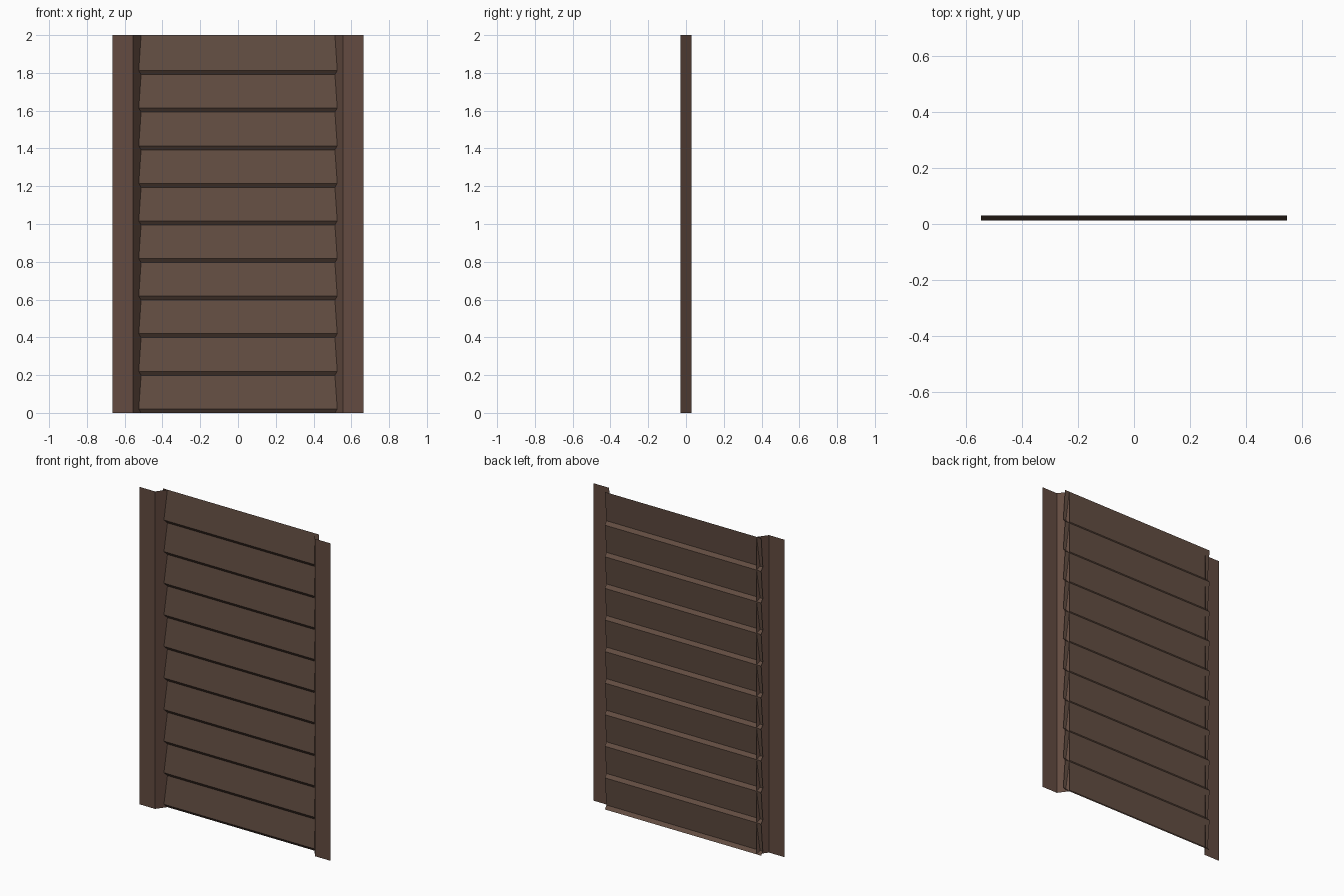
import bpy

cube = bpy.data.objects.get("Cube")
if cube:
    bpy.data.objects.remove(cube, do_unlink=True)

HEIGHT = 2.0
FRONT, BACK = -0.03, 0.03


def material(name, colour):
    mat = bpy.data.materials.new(name)
    mat.use_nodes = True
    mat.diffuse_color = colour
    mat.node_tree.nodes["Principled BSDF"].inputs["Base Color"].default_value = colour
    return mat


def sheet(name, start, end, mat):
    """Sheet stretched between two matching polylines."""
    n = len(start)
    faces = [(i, i + 1, n + i + 1, n + i) for i in range(n - 1)]
    mesh = bpy.data.meshes.new(name)
    mesh.from_pydata(start + end, [], faces)
    mesh.materials.append(mat)
    obj = bpy.data.objects.new(name, mesh)
    bpy.context.collection.objects.link(obj)
    return obj


brown = material("dark brown", (0.125, 0.07, 0.052, 1))
slat_brown = material("slat brown", (0.125, 0.076, 0.055, 1))

# Folded side frames: flat front flange and a slanted return wall
for side, label in ((1, "left"), (-1, "right")):
    profile = [(0.665, FRONT), (0.557, FRONT), (0.513, BACK)]
    if side > 0:
        profile.reverse()
    low = [(side * x, y, 0) for x, y in profile]
    high = [(x, y, HEIGHT) for x, y, z in low]
    sheet(label + "_frame", low, high, brown)

# Louvre slats: each has a sloped lower lip and a tilted face,
# with ends passing through the return walls
COUNT, PITCH, LIP, HALF, NOSE = 10, 0.199, 0.021, 0.545, 0.013
for i in range(COUNT):
    z = i * PITCH
    top = HEIGHT if i == COUNT - 1 else z + PITCH
    section = [(BACK, z), (NOSE, z + LIP), (BACK, top)]
    sheet("slat_%d" % (i + 1),
          [(HALF, y, h) for y, h in section],
          [(-HALF, y, h) for y, h in section], slat_brown)
